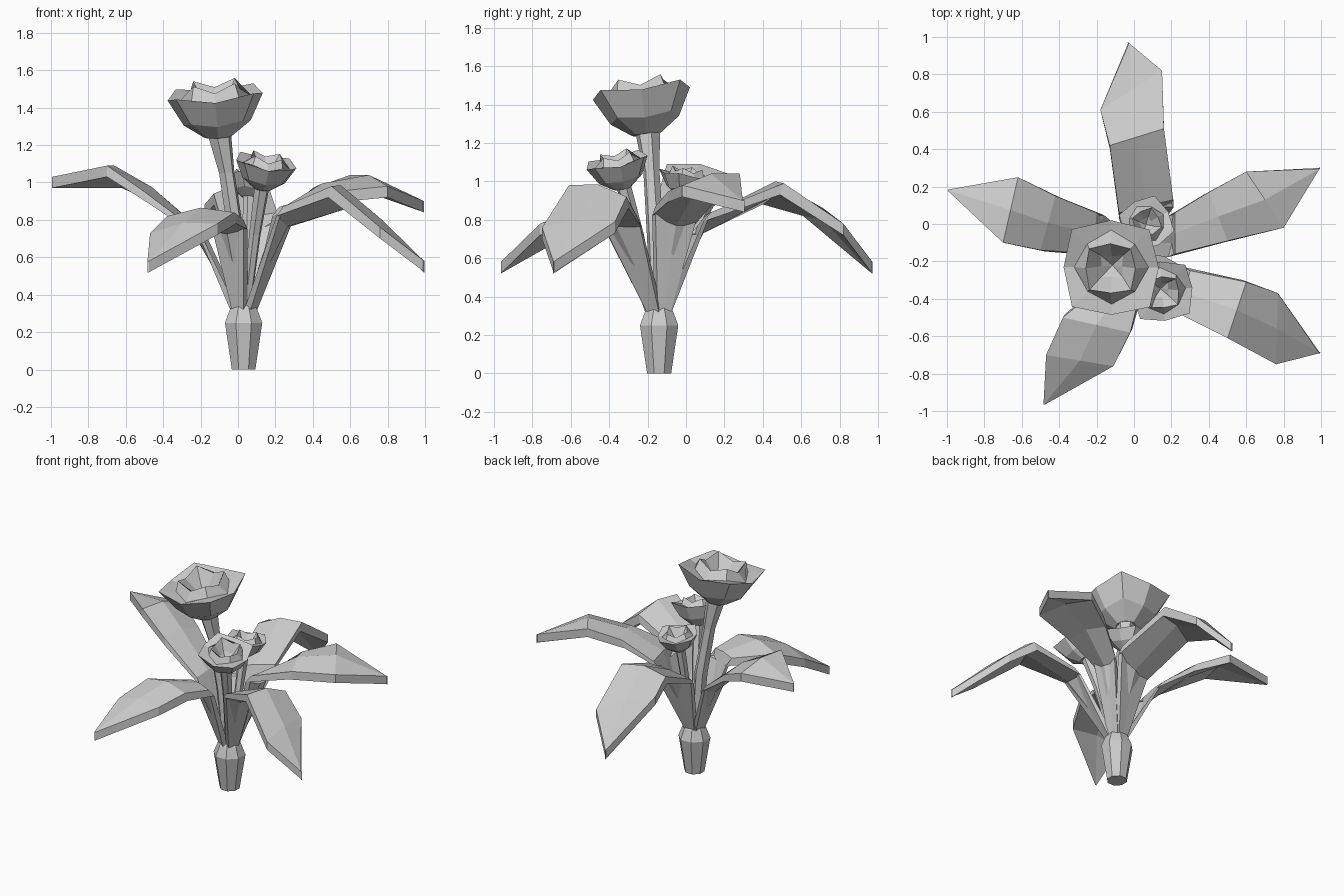
import bpy, bmesh, math
from mathutils import Vector

if "Cube" in bpy.data.objects:
    bpy.data.objects.remove(bpy.data.objects["Cube"])

AXIS = Vector((0.03, -0.14, 0.0))


def finish(name, bm):
    bmesh.ops.recalc_face_normals(bm, faces=bm.faces)
    me = bpy.data.meshes.new(name)
    bm.to_mesh(me)
    bm.free()
    ob = bpy.data.objects.new(name, me)
    bpy.context.collection.objects.link(ob)
    return ob


def loft(name, rings):
    """Skin closed rings of points, capping both ends."""
    bm = bmesh.new()
    vr = [[bm.verts.new(p) for p in r] for r in rings]
    n = len(vr[0])
    for a, b in zip(vr, vr[1:]):
        for i in range(n):
            bm.faces.new((a[i], a[(i + 1) % n], b[(i + 1) % n], b[i]))
    bm.faces.new(vr[0])
    bm.faces.new(vr[-1])
    return finish(name, bm)


def ring(c, r, n, phase=0.0):
    return [Vector(c) + Vector((r * math.cos(phase + 2 * math.pi * i / n),
                                r * math.sin(phase + 2 * math.pi * i / n), 0))
            for i in range(n)]


def leaf(name, pairs, tip):
    """Creased solid blade: pairs of edge points from the base bend out to the tip."""
    tip = Vector(tip)
    out = tip - AXIS
    out.z = 0
    out.normalize()
    side = Vector((-out.y, out.x, 0))
    start = AXIS + out * 0.06 + Vector((0, 0, 0.31))
    first = (Vector(pairs[0][0]) - Vector(pairs[0][1])).dot(side)
    side *= 0.035 if first > 0 else -0.035
    rows = [(start + side, start - side)] + [(Vector(a), Vector(b)) for a, b in pairs]
    w = (tip - rows[-1][0]).cross(Vector((0, 0, 1))).normalized() * 0.004
    rows.append((tip + w, tip - w))
    inward = [0.04, 0.04, 0.02, 0.0, 0.0]
    down = [0.0, 0.05, 0.06, 0.06, 0.06]
    rib = [0.0, 0.01, 0.035, 0.03, 0.0]
    keel = [0.0, 0.035, 0.015, 0.0, 0.0]
    rings = []
    for (a, b), i, d, h, k in zip(rows, inward, down, rib, keel):
        m = (a + b) / 2 + Vector((0, 0, h))
        off = -out * i - Vector((0, 0, d))
        rings.append([a, m, b, b + off, m + off + out * k - Vector((0, 0, k)), a + off])
    return loft(name, rings)


def flower(name, base, axis, s, phase):
    """Cup of eight petals with a ragged inner whorl around a pit."""
    q = Vector((0, 0, 1)).rotation_difference(Vector(axis).normalized())
    n = 8
    # radius, height, alternating radius and height change
    prof = [(0.075, 0.0, 0, 0), (0.19, 0.085, 0.01, 0.01), (0.275, 0.23, 0.02, 0.015),
            (0.19, 0.21, -0.01, 0.01), (0.145, 0.272, 0.012, 0.022), (0.07, 0.17, 0.015, 0.0)]
    bm = bmesh.new()
    rings = []
    for r, z, dr, dz in prof:
        row = []
        for i in range(n):
            k = 1 if i % 2 else -1
            t = phase + 2 * math.pi * i / n
            p = Vector(((r + k * dr) * math.cos(t), (r + k * dr) * math.sin(t), z + k * dz))
            row.append(bm.verts.new(Vector(base) + q @ (p * s)))
        rings.append(row)
    for a, b in zip(rings, rings[1:]):
        for i in range(n):
            bm.faces.new((a[i], a[(i + 1) % n], b[(i + 1) % n], b[i]))
    bm.faces.new(rings[0])
    pit = bm.verts.new(Vector(base) + q @ Vector((0, 0, 0.12 * s)))
    for i in range(n):
        bm.faces.new((rings[-1][i], rings[-1][(i + 1) % n], pit))
    return finish(name, bm)


def stalk(name, pts):
    """Six-sided stem through (x, y, z, radius) points."""
    return loft(name, [ring(p[:3], p[3], 6, 0.3) for p in pts])


# Swollen base of the plant
loft("plant_base", [ring(AXIS + Vector((0, 0, z)), r, 8, math.pi / 8)
                    for z, r in ((0, 0.068), (0.25, 0.108), (0.32, 0.08), (0.36, 0.055))])

# Five arching leaves
leaf("leaf_back", [((-0.08, 0.06, 0.77), (0.21, 0.13, 0.84)),
                   ((-0.13, 0.42, 0.94), (0.16, 0.51, 0.99)),
                   ((-0.18, 0.61, 0.88), (0.15, 0.82, 0.78))], (-0.03, 0.97, 0.58))
leaf("leaf_back_right", [((0.22, 0.06, 0.82), (0.22, -0.16, 0.87)),
                         ((0.4, 0.17, 0.97), (0.5, -0.09, 0.95)),
                         ((0.6, 0.28, 1.04), (0.8, -0.02, 0.98))], (0.995, 0.30, 0.90))
leaf("leaf_left", [((-0.2, 0.06, 0.75), (-0.22, -0.16, 0.74)),
                   ((-0.42, 0.15, 0.93), (-0.5, -0.14, 0.95)),
                   ((-0.62, 0.25, 1.03), (-0.7, -0.1, 1.09))], (-0.995, 0.18, 1.03))
leaf("leaf_front_left", [((-0.15, -0.31, 0.80), (0.03, -0.38, 0.80)),
                         ((-0.38, -0.5, 0.82), (-0.02, -0.58, 0.84)),
                         ((-0.47, -0.7, 0.73), (-0.11, -0.76, 0.78))], (-0.48, -0.965, 0.58))
leaf("leaf_front_right", [((0.3, -0.25, 0.81), (0.24, -0.48, 0.87)),
                          ((0.6, -0.31, 0.92), (0.5, -0.61, 0.98)),
                          ((0.77, -0.37, 0.79), (0.76, -0.75, 0.76))], (0.995, -0.69, 0.58))

# Flower stems
stalk("tall_stem", [(0.02, -0.15, 0.3, 0.035), (-0.01, -0.16, 0.72, 0.045),
                    (-0.06, -0.18, 1.05, 0.043), (-0.10, -0.2, 1.26, 0.066)])
stalk("front_stem", [(0.04, -0.16, 0.3, 0.025), (0.09, -0.25, 0.72, 0.032),
                     (0.13, -0.33, 0.99, 0.042)])
stalk("back_stem", [(0.04, -0.12, 0.3, 0.025), (0.05, -0.07, 0.65, 0.028),
                    (0.06, -0.02, 0.93, 0.035)])

# Flower heads
flower("tall_flower", (-0.105, -0.205, 1.245), (-0.08, -0.13, 1), 1.0, 0.0)
flower("front_flower", (0.13, -0.33, 0.965), (0.16, -0.22, 1), 0.64, 0.1)
flower("back_flower", (0.06, -0.01, 0.92), (0.06, 0.12, 1), 0.52, 0.5)
